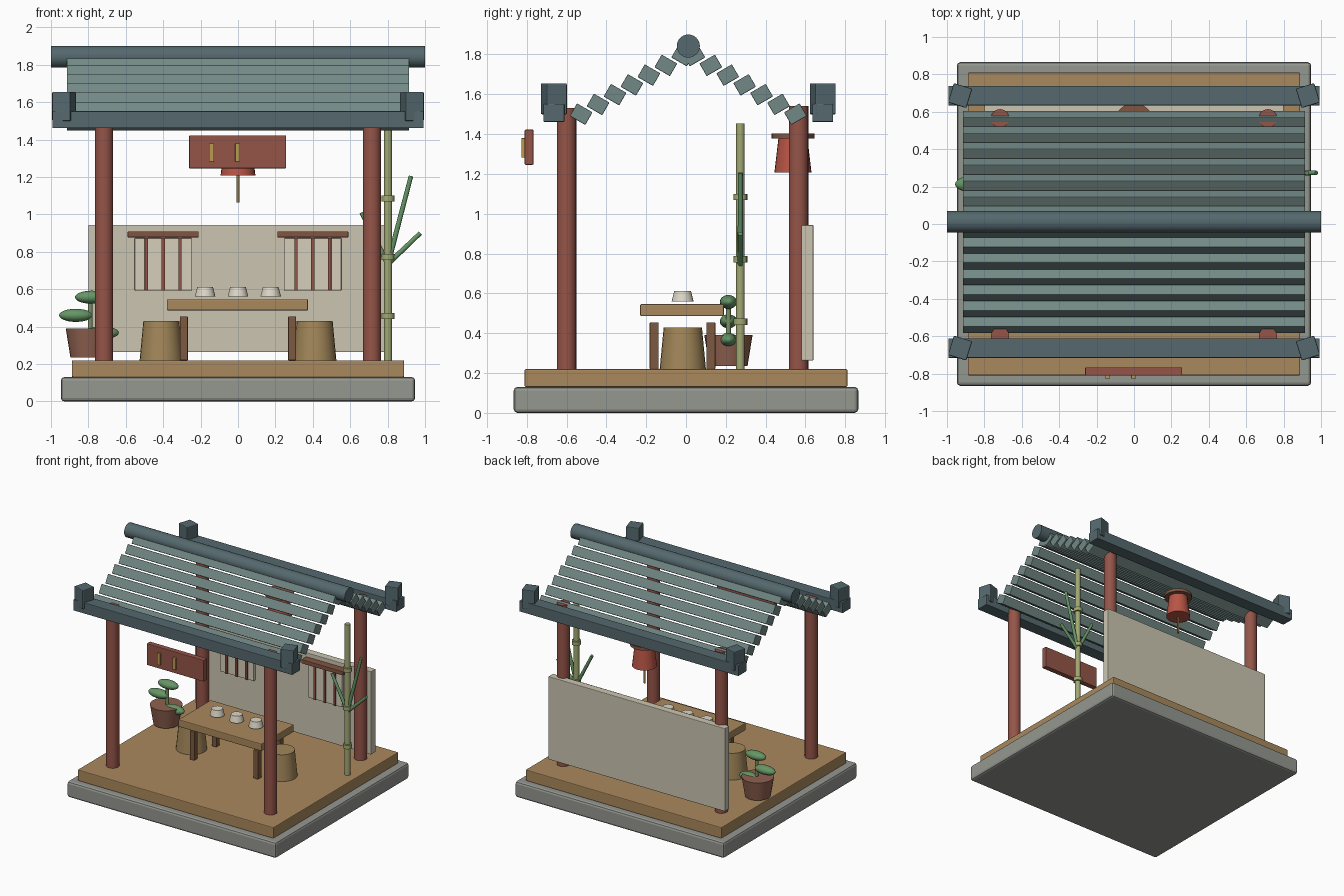
import bpy
from math import radians
from mathutils import Vector

if "Cube" in bpy.data.objects:
    bpy.data.objects.remove(bpy.data.objects["Cube"])

COL = {
    "stone": (0.30, 0.31, 0.28), "deck": (0.40, 0.25, 0.11), "red": (0.30, 0.09, 0.065),
    "wall": (0.60, 0.56, 0.44), "pane": (0.66, 0.62, 0.50), "lintel": (0.22, 0.09, 0.055),
    "leg": (0.20, 0.10, 0.05), "stool": (0.36, 0.24, 0.10), "cup": (0.72, 0.68, 0.58),
    "pot": (0.28, 0.12, 0.08), "leaf": (0.13, 0.30, 0.13), "bamboo": (0.36, 0.40, 0.17),
    "tile": (0.17, 0.25, 0.24), "beam": (0.09, 0.14, 0.155), "lantern": (0.48, 0.09, 0.06),
    "gold": (0.50, 0.33, 0.08), "cord": (0.28, 0.18, 0.06), "stem": (0.20, 0.28, 0.12),
}
MATS = {}
for key, c in COL.items():
    MATS[key] = bpy.data.materials.new(key)
    MATS[key].diffuse_color = (*c, 1)


def finish(name, mat, bevel=0.0, smooth=False):
    o = bpy.context.object
    o.name = name
    o.data.materials.append(MATS[mat])
    if smooth:
        bpy.ops.object.shade_smooth_by_angle(angle=radians(40))
    if bevel:
        m = o.modifiers.new("bevel", "BEVEL")
        m.width, m.segments = bevel, 2
    return o


def box(name, mat, center, size, rot=(0, 0, 0), bevel=0.004):
    bpy.ops.mesh.primitive_cube_add(size=1, location=center, rotation=rot)
    bpy.context.object.scale = size
    bpy.ops.object.transform_apply(location=False, rotation=False, scale=True)
    return finish(name, mat, bevel)


def rod(name, mat, a, b, r1, r2=None, sides=24):
    a, b = Vector(a), Vector(b)
    d = b - a
    bpy.ops.mesh.primitive_cone_add(
        vertices=sides, radius1=r1, radius2=r1 if r2 is None else r2, depth=d.length,
        location=(a + b) / 2, rotation=d.to_track_quat("Z", "Y").to_euler())
    return finish(name, mat, 0, True)


def upright(name, mat, x, y, z0, z1, r1, r2=None, sides=24):
    return rod(name, mat, (x, y, z0), (x, y, z1), r1, r2, sides)


# Base and deck
box("stone_base", "stone", (0, 0, 0.065), (1.894, 1.73, 0.13), bevel=0.018)
box("wood_deck", "deck", (0, 0, 0.175), (1.776, 1.62, 0.09), bevel=0.006)

# Posts
for sx in (-1, 1):
    upright("front_post", "red", sx * 0.716, -0.6, 0.22, 1.53, 0.049)
    upright("back_post", "red", sx * 0.716, 0.565, 0.22, 1.54, 0.049)

# Back wall with barred windows
box("back_wall", "wall", (0, 0.61, 0.603), (1.6, 0.06, 0.68))
for sx in (-1, 1):
    x = sx * 0.4
    box("window_panel", "pane", (x, 0.572, 0.733), (0.305, 0.03, 0.28))
    box("window_lintel", "lintel", (x, 0.555, 0.893), (0.38, 0.07, 0.033))
    for i in (-1, 0, 1):
        box("window_bar", "red", (x + i * 0.09, 0.555, 0.733), (0.018, 0.02, 0.28), bevel=0.002)

# Table
box("table_top", "deck", (-0.003, -0.02, 0.516), (0.755, 0.42, 0.06), bevel=0.006)
for sx in (-1, 1):
    for y in (-0.16, 0.125):
        box("table_leg", "leg", (sx * 0.289, y, 0.337), (0.042, 0.045, 0.235))

# Cups and stools
for x in (-0.176, 0, 0.175):
    upright("cup", "cup", x, -0.017, 0.56, 0.612, 0.055, 0.042)
for sx in (-1, 1):
    upright("stool", "stool", sx * 0.41, -0.016, 0.22, 0.43, 0.116, 0.096)

# Potted plant
upright("plant_pot", "pot", -0.8, 0.213, 0.235, 0.39, 0.096, 0.121)
upright("plant_stem", "stem", -0.79, 0.213, 0.38, 0.55, 0.013, sides=12)
for x, z in ((-0.782, 0.557), (-0.867, 0.46), (-0.727, 0.367)):
    bpy.ops.mesh.primitive_uv_sphere_add(segments=20, ring_count=12, radius=1, location=(x, 0.213, z))
    bpy.context.object.scale = (0.09, 0.043, 0.035)
    finish("plant_leaf", "leaf", 0, True)

# Bamboo with nodes and shoots
BX, BY = 0.802, 0.273
upright("bamboo_stalk", "bamboo", BX, BY, 0.22, 1.454, 0.022, sides=16)
for z in (0.457, 0.771, 1.084):
    upright("bamboo_node", "bamboo", BX, BY, z - 0.016, z + 0.016, 0.035, sides=16)
for x, z in ((0.975, 0.90), (0.925, 1.205), (0.66, 1.01)):
    rod("bamboo_shoot", "leaf", (BX, BY, 0.735), (x, BY, z), 0.014, 0.012, sides=12)

# Roof: ridge, stepped slats, eave beams, corner blocks
CY = 0.0115
rod("roof_ridge", "beam", (-1, CY, 1.842), (1, CY, 1.842), 0.058, sides=32)
for sy in (-1, 1):
    for i in range(7):
        box("roof_slat", "tile", (0, CY + sy * (0.028 + 0.085 * i), 1.794 - 0.049 * i),
            (1.83, 0.09, 0.073), (sy * radians(30), 0, 0))
    ey = CY + sy * 0.675
    box("eave_beam", "beam", (0, ey, 1.506), (1.985, 0.105, 0.09))
    for sx in (-1, 1):
        box("corner_block", "beam", (sx * 0.93, ey, 1.577), (0.103, 0.108, 0.156),
            (0, 0, sx * radians(17)), bevel=0.006)

# Hanging sign board
box("sign_board", "red", (-0.002, -0.788, 1.334), (0.518, 0.044, 0.176))
for x in (-0.142, -0.002):
    box("sign_strip", "gold", (x, -0.818, 1.331), (0.026, 0.018, 0.097), bevel=0.002)

# Lantern
LY = 0.537
upright("lantern_cap", "lintel", 0, LY, 1.379, 1.404, 0.108)
upright("lantern_body", "lantern", 0, LY, 1.208, 1.379, 0.093, 0.073)
upright("lantern_tassel", "cord", 0, LY, 1.064, 1.21, 0.008, sides=12)

for m in bpy.data.materials:
    if m.users and not m.is_grease_pencil:
        m.use_nodes = True
        m.node_tree.nodes["Principled BSDF"].inputs["Base Color"].default_value = m.diffuse_color
